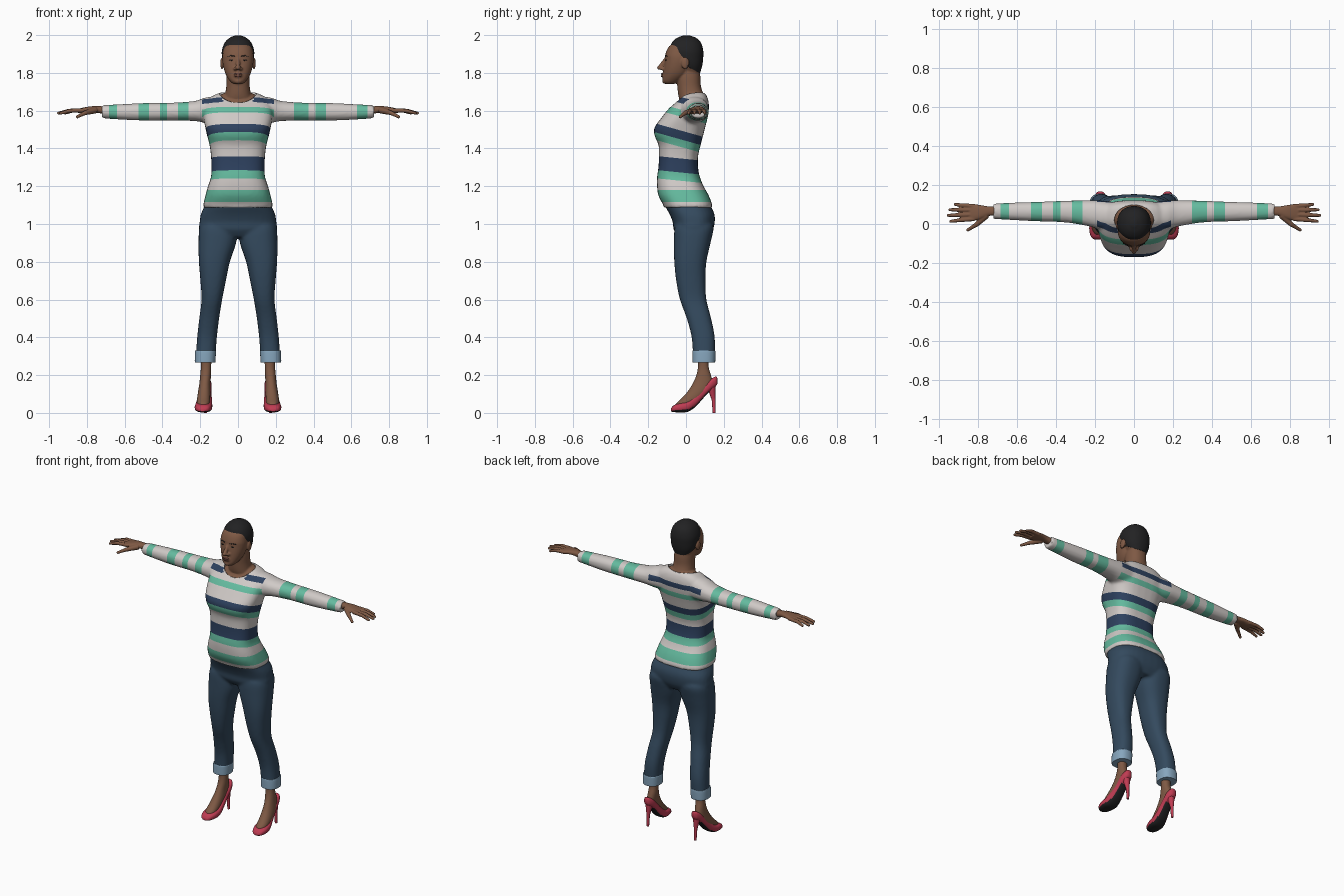
import bpy, bmesh, math
from mathutils import Vector, Matrix

if "Cube" in bpy.data.objects:
    bpy.data.objects.remove(bpy.data.objects["Cube"])


def material(name, r, g, b):
    m = bpy.data.materials.new(name)
    m.use_nodes = True
    m.diffuse_color = (r, g, b, 1)
    node = m.node_tree.nodes["Principled BSDF"]
    node.inputs["Base Color"].default_value = (r, g, b, 1)
    node.inputs["Roughness"].default_value = 0.8
    return m


SKIN = material("brown skin", .21, .10, .058)
BLACK = material("soft black", .016, .016, .017)
WHITE = material("off white knit", .63, .59, .57)
MINT = material("mint knit", .13, .50, .35)
NAVY = material("navy knit", .027, .053, .115)
DENIM = material("dark denim", .034, .068, .112)
CUFF = material("pale denim", .24, .38, .51)
RED = material("rose red", .52, .045, .085)
LIP = material("lip brown", .15, .055, .04)


def loft(bm, rings, axis="z", power=2.2, sides=32, steps=4):
    """Skin smooth rounded sections; ring = (position, a0, a1, b0, b1)."""
    rings = [Vector(r) for r in rings]
    dense = []
    for i in range(len(rings) - 1):
        p1, p2 = rings[i], rings[i + 1]
        m1 = (p2 - rings[i - 1]) / 2 if i else p2 - p1
        m2 = (rings[i + 2] - p1) / 2 if i + 2 < len(rings) else p2 - p1
        for s in range(steps):
            t = s / steps
            dense.append(p1 * (2*t**3 - 3*t*t + 1) + m1 * (t**3 - 2*t*t + t)
                         + p2 * (3*t*t - 2*t**3) + m2 * (t**3 - t*t))
    dense.append(rings[-1])
    loops = []
    for pos, a0, a1, b0, b1 in dense:
        loop = []
        for j in range(sides):
            c, s = math.cos(math.tau * j / sides), math.sin(math.tau * j / sides)
            a = (a0 + a1) / 2 + (a1 - a0) / 2 * math.copysign(abs(c) ** (2 / power), c)
            b = (b0 + b1) / 2 + (b1 - b0) / 2 * math.copysign(abs(s) ** (2 / power), s)
            co = {"x": (pos, a, b), "y": (a, pos, b), "z": (a, b, pos)}[axis]
            loop.append(bm.verts.new(co))
        loops.append(loop)
    for l0, l1 in zip(loops, loops[1:]):
        for j in range(sides):
            k = (j + 1) % sides
            bm.faces.new((l0[j], l0[k], l1[k], l1[j]))
    bm.faces.new(loops[0][::-1])
    bm.faces.new(loops[-1])


def column(bm, rings, **kw):
    """Upright loft centred on x = 0; ring = (z, half width, front, back)."""
    loft(bm, [(z, -w, w, f, b) for z, w, f, b in rings], **kw)


def ball(bm, centre, radii):
    bmesh.ops.create_uvsphere(bm, u_segments=20, v_segments=12, radius=1,
                              matrix=Matrix.Translation(centre) @ Matrix.Diagonal((*radii, 1)))


def tube(bm, p, q, r1, r2):
    p, q = Vector(p), Vector(q)
    turn = (q - p).to_track_quat("Z", "Y").to_matrix().to_4x4()
    bmesh.ops.create_cone(bm, cap_ends=True, segments=14, radius1=r1, radius2=r2,
                          depth=(q - p).length, matrix=Matrix.Translation((p + q) / 2) @ turn)


def apply_modifier(ob, kind, **settings):
    mod = ob.modifiers.new(kind.title(), kind)
    for key, value in settings.items():
        setattr(mod, key, value)
    bpy.ops.object.modifier_apply(modifier=mod.name)


def finish(name, bm, mats, side=1, voxel=0, relax=3, angle=50):
    """Make the object, optionally fusing overlapping volumes into one skin."""
    bmesh.ops.transform(bm, matrix=Matrix.Diagonal((side, 1, 1, 1)), verts=bm.verts)
    bmesh.ops.recalc_face_normals(bm, faces=bm.faces)
    mesh = bpy.data.meshes.new(name)
    bm.to_mesh(mesh)
    bm.free()
    ob = bpy.data.objects.new(name, mesh)
    bpy.context.collection.objects.link(ob)
    bpy.ops.object.select_all(action="DESELECT")
    bpy.context.view_layer.objects.active = ob
    ob.select_set(True)
    if voxel:
        apply_modifier(ob, "REMESH", mode="VOXEL", voxel_size=voxel)
        apply_modifier(ob, "SMOOTH", factor=.5, iterations=relax)
    ob.data.materials.clear()
    for m in mats:
        ob.data.materials.append(m)
    bpy.ops.object.shade_smooth_by_angle(angle=math.radians(angle))
    return ob


# Sweater: torso and sleeves fused
bm = bmesh.new()
column(bm, [(1.086, .18, -.118, .138), (1.1, .184, -.12, .139), (1.15, .173, -.146, .121),
            (1.2, .159, -.153, .093), (1.25, .143, -.153, .073), (1.3, .141, -.146, .064),
            (1.36, .143, -.143, .064), (1.42, .151, -.146, .078), (1.47, .164, -.167, .091),
            (1.51, .173, -.167, .101), (1.56, .183, -.132, .114), (1.61, .185, -.092, .121),
            (1.65, .165, -.047, .119), (1.68, .13, -.02, .109), (1.697, .09, 0, .095)], power=2.8)
for s in (1, -1):
    loft(bm, [(s * x, f, b, lo, hi) for x, f, b, lo, hi in (
        (.08, -.02, .11, 1.53, 1.68), (.17, -.028, .12, 1.535, 1.67), (.23, -.012, .121, 1.545, 1.651),
        (.35, .008, .119, 1.548, 1.642), (.5, .014, .113, 1.548, 1.64), (.62, .02, .109, 1.553, 1.634),
        (.72, .026, .105, 1.56, 1.629))], axis="x")
sweater = finish("sweater", bm, [WHITE, MINT, NAVY], voxel=.009, relax=4)

# Scooped neckline
bm = bmesh.new()
loft(bm, [(1.60, -.1, .1, -.055, .097), (1.8, -.1, .1, -.055, .097)], power=2, steps=1, sides=48)
cutter = finish("neckline_cutter", bm, [WHITE])
cutter.hide_render = True
bpy.context.view_layer.objects.active = sweater
apply_modifier(sweater, "BOOLEAN", operation="DIFFERENCE", solver="EXACT", object=cutter)
bpy.data.objects.remove(cutter)

# Knitted stripes: bands are (backward slope, low, high, slot)
BODY = [(.28, 1.632, 1.665, 2), (.28, 1.561, 1.598, 1), (.28, 1.44, 1.487, 2), (.28, 1.40, 1.44, 1),
        (.1, 1.27, 1.344, 2), (.1, 1.226, 1.27, 1), (0, 1.116, 1.18, 1)]
SLEEVES = [(.297, .373), (.41, .465), (.63, .685),
           (-.317, -.263), (-.414, -.375), (-.528, -.47), (-.683, -.64)]
SIDE = .19
bm = bmesh.new()
bm.from_mesh(sweater.data)


def cut(bm, co, no, **kw):
    bmesh.ops.bisect_plane(bm, geom=bm.verts[:] + bm.edges[:] + bm.faces[:],
                           plane_co=co, plane_no=no, dist=.0002, **kw)


for slope, low, high, slot in BODY:
    for level in (low, high):
        cut(bm, (0, 0, level), (0, slope, 1))
for x in [e for band in SLEEVES for e in band] + [SIDE, -SIDE]:
    cut(bm, (x, 0, 0), (1, 0, 0))
for f in bm.faces:
    c = f.calc_center_median()
    f.material_index = 0
    if abs(c.x) < SIDE:
        for n, (slope, low, high, slot) in enumerate(BODY):
            bare_chest = n == 0 and c.y < .02 and abs(c.x) < .08
            if low < c.z + slope * c.y < high and not bare_chest:
                f.material_index = slot
    elif any(a < c.x < b for a, b in SLEEVES):
        f.material_index = 1
bm.to_mesh(sweater.data)
bm.free()

# Trousers
bm = bmesh.new()
column(bm, [(.93, .15, -.04, .12), (.97, .203, -.065, .143), (1.01, .203, -.07, .152),
            (1.05, .197, -.086, .151), (1.09, .18, -.108, .134), (1.13, .165, -.125, .115)], power=2.5)
for s in (1, -1):
    loft(bm, [(z, s * a, s * b, f, k) for z, a, b, f, k in (
        (.29, .12, .224, .038, .152), (.4, .112, .216, .03, .152), (.5, .1, .205, .004, .133),
        (.6, .084, .193, -.032, .108), (.7, .064, .199, -.052, .103), (.8, .043, .207, -.062, .108),
        (.9, .01, .209, -.064, .13), (.98, .004, .204, -.06, .146), (1.02, .02, .18, -.04, .13))], power=2.4)
finish("trousers", bm, [DENIM], voxel=.009)

# Head, neck and upper chest
SKULL = [(1.80, .055, -.02, .075), (1.84, .075, -.045, .086), (1.88, .084, -.075, .091),
         (1.92, .085, -.086, .091), (1.96, .07, -.075, .079), (1.985, .045, -.048, .054),
         (1.999, .014, -.013, .018)]
bm = bmesh.new()
column(bm, [(z - .004, w - .004, f + .004, b - .004) for z, w, f, b in SKULL])
column(bm, [(1.742, .026, -.113, -.06), (1.757, .043, -.123, -.03), (1.79, .064, -.121, .01),
            (1.83, .077, -.117, .03), (1.87, .083, -.112, .04), (1.9, .081, -.109, .04),
            (1.94, .07, -.09, .04), (1.97, .04, -.05, .03)])
column(bm, [(1.62, .085, -.02, .1), (1.66, .078, -.035, .104), (1.69, .068, -.042, .092),
            (1.73, .062, -.046, .079), (1.78, .06, -.05, .076), (1.83, .055, -.04, .07)])
column(bm, [(1.58, .12, -.07, .105), (1.63, .12, -.055, .108), (1.66, .115, -.033, .105),
            (1.685, .09, -.012, .096), (1.697, .06, 0, .09)])
tube(bm, (0, -.104, 1.878), (0, -.136, 1.83), .009, .013)
ball(bm, (0, -.14, 1.827), (.013, .014, .011))
for s in (1, -1):
    ball(bm, (s * .014, -.124, 1.822), (.011, .014, .009))
    ball(bm, (s * .085, -.005, 1.85), (.009, .02, .031))
ball(bm, (0, -.117, 1.787), (.025, .014, .016))
ball(bm, (0, -.113, 1.756), (.02, .013, .014))
head = finish("head_and_neck", bm, [SKIN], voxel=.005, relax=2)


def on_face(x, z):
    hit, point, normal, index = head.ray_cast(Vector((x, -1, z)), Vector((0, 1, 0)))
    return point


# Eyes, eyebrows and lips sit on the face
for name, side in (("left", 1), ("right", -1)):
    bm = bmesh.new()
    ball(bm, on_face(side * .034, 1.868), (.013, .003, .004))
    finish(name + "_eye", bm, [BLACK])
    bm = bmesh.new()
    for x, z in ((.024, 1.889), (.036, 1.891), (.048, 1.888)):
        ball(bm, on_face(side * x, z), (.01, .003, .0025))
    finish(name + "_eyebrow", bm, [BLACK])
bm = bmesh.new()
for z, w in ((1.794, .022), (1.783, .019)):
    ball(bm, on_face(0, z) + Vector((0, .005, 0)), (w, .008, .006))
finish("lips", bm, [LIP])

# Cropped hair, trimmed along the forehead and down to the nape
bm = bmesh.new()
column(bm, SKULL, sides=48, steps=6)
cut(bm, (0, -.06, 1.87), (0, .08, .03), clear_inner=True)
cut(bm, (0, -.05, 1.865), (0, .065, .12), clear_inner=True)
bmesh.ops.holes_fill(bm, edges=[e for e in bm.edges if e.is_boundary])
finish("hair", bm, [BLACK])

# Limb ends, one set per side
for name, side in (("left", 1), ("right", -1)):
    # Hand with spread fingers
    bm = bmesh.new()
    loft(bm, [(.69, .04, .093, 1.578, 1.622), (.74, .042, .09, 1.588, 1.624), (.78, .028, .096, 1.592, 1.623),
              (.82, .017, .102, 1.588, 1.616), (.845, .018, .1, 1.587, 1.61)], axis="x", power=2.4)
    for y0, y1, knuckle, tip in ((.091, .1, .835, .915), (.071, .073, .84, .942),
                                 (.048, .044, .84, .95), (.026, .014, .838, .938)):
        mid = ((knuckle + tip) / 2, (y0 + y1) / 2, 1.6)
        tube(bm, (knuckle - .02, y0, 1.602), mid, .0115, .0105)
        ball(bm, mid, (.0105, .0105, .0105))
        tube(bm, mid, (tip, y1, 1.587), .0105, .008)
        ball(bm, (tip, y1, 1.587), (.009, .008, .008))
    tube(bm, (.755, .045, 1.603), (.81, -.006, 1.588), .018, .012)
    tube(bm, (.805, -.002, 1.59), (.85, -.03, 1.568), .012, .008)
    ball(bm, (.85, -.03, 1.568), (.009, .009, .009))
    finish(name + "_hand", bm, [SKIN], side, voxel=.004, relax=2)

    # Turned-up trouser cuff
    bm = bmesh.new()
    loft(bm, [(.266, .12, .228, .035, .154), (.275, .119, .229, .034, .155),
              (.322, .117, .228, .034, .156), (.33, .118, .226, .036, .154)], power=2.4)
    finish(name + "_trouser_cuff", bm, [CUFF], side)

    # Ankle and foot
    bm = bmesh.new()
    loft(bm, [(.33, .138, .2, .06, .125), (.25, .142, .196, .064, .119), (.2, .143, .2, .055, .132),
              (.16, .146, .204, .038, .14), (.12, .146, .21, .014, .122), (.08, .147, .216, -.02, .085),
              (.05, .15, .217, -.052, .05), (.025, .155, .212, -.06, .03)])
    finish(name + "_foot", bm, [SKIN], side)

    # Court shoe with dark sole
    bm = bmesh.new()
    loft(bm, [(y, x - w, x + w, lo, hi) for y, x, w, lo, hi in (
        (-.08, .186, .016, .008, .022), (-.065, .186, .034, .004, .04), (-.03, .184, .045, .003, .053),
        (.01, .181, .045, .006, .066), (.05, .177, .039, .032, .1), (.09, .174, .034, .076, .142),
        (.13, .172, .032, .118, .178), (.157, .172, .022, .14, .192), (.166, .172, .01, .155, .185))],
         axis="y", power=2.6)
    bm.normal_update()
    shoe = finish(name + "_shoe", bm, [RED, BLACK], side)
    for p in shoe.data.polygons:
        p.material_index = int(p.normal.z < -.55 and p.center.y < .12)

    # Stiletto heel
    bm = bmesh.new()
    tube(bm, (.172, .133, .15), (.172, .146, .07), .025, .01)
    tube(bm, (.172, .146, .075), (.172, .149, 0), .0105, .0075)
    finish(name + "_shoe_heel", bm, [RED], side)
